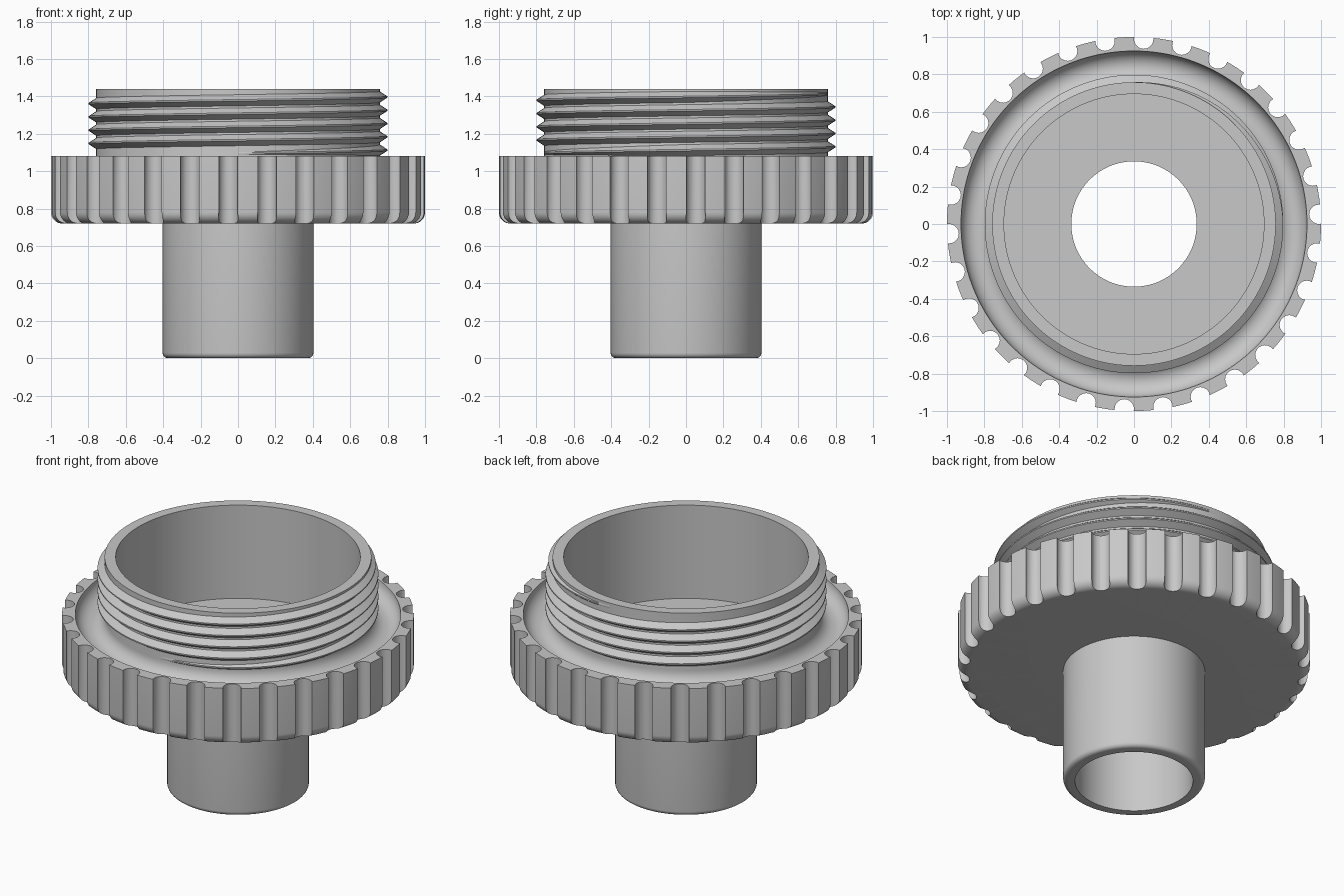
import bpy
import bmesh
from math import sin, cos, pi, radians

cube = bpy.data.objects.get("Cube")
if cube:
    bpy.data.objects.remove(cube, do_unlink=True)

grey = bpy.data.materials.new("plain grey")
grey.use_nodes = True
grey.diffuse_color = (0.58, 0.58, 0.58, 1)
grey.node_tree.nodes["Principled BSDF"].inputs["Base Color"].default_value = grey.diffuse_color


def finish(name, bm):
    """Turn a bmesh into a named object in the scene."""
    bmesh.ops.recalc_face_normals(bm, faces=bm.faces)
    mesh = bpy.data.meshes.new(name)
    bm.to_mesh(mesh)
    bm.free()
    mesh.materials.append(grey)
    obj = bpy.data.objects.new(name, mesh)
    bpy.context.collection.objects.link(obj)
    return obj


def skin(bm, rings, closed):
    """Join neighbouring closed sections with quads."""
    pairs = list(zip(rings, rings[1:]))
    if closed:
        pairs.append((rings[-1], rings[0]))
    for a, b in pairs:
        for i in range(len(a)):
            j = (i + 1) % len(a)
            bm.faces.new((a[i], a[j], b[j], b[i]))


def section(bm, profile, angle):
    return [bm.verts.new((r * cos(angle), r * sin(angle), z)) for r, z in profile]


def arc(r, z, radius, start, end, steps):
    """Arc points in the profile plane, angles in degrees."""
    angles = [radians(start + (end - start) * i / steps) for i in range(steps + 1)]
    return [(r + radius * cos(a), z + radius * sin(a)) for a in angles]


def smooth(obj):
    bpy.ops.object.select_all(action='DESELECT')
    obj.select_set(True)
    bpy.context.view_layer.objects.active = obj
    bpy.ops.object.shade_smooth_by_angle(angle=radians(30))


# Dimensions
BORE, STEM, WALL, CUP = 0.335, 0.403, 0.758, 0.695
BASE, FLOOR, COLLAR, TOP = 0.72, 0.855, 1.08, 1.44
LIP = 0.925

# Turned body: stem, collar with a round channel, and cup
profile = [(BORE, 0)]
profile += arc(STEM - 0.028, 0.028, 0.028, -90, 0, 6)
profile += [(STEM, BASE)]
profile += arc(0.94, BASE + 0.06, 0.06, -90, 0, 8)
profile += [(1, COLLAR)]
profile += arc((LIP + WALL) / 2, COLLAR, (LIP - WALL) / 2, 0, -180, 16)
profile += [(WALL, TOP), (CUP, TOP), (CUP, FLOOR), (BORE, FLOOR)]
SEGMENTS = 180
bm = bmesh.new()
skin(bm, [section(bm, profile, 2 * pi * i / SEGMENTS) for i in range(SEGMENTS)], True)
body = finish("adapter_body", bm)

# Grip notches around the collar
bm = bmesh.new()
for k in range(30):
    a = radians(3 + 12 * k)
    ends = []
    for z in (BASE - 0.1, COLLAR + 0.1):
        ends.append([bm.verts.new((0.99 * cos(a) + 0.052 * cos(t * pi / 10),
                                   0.99 * sin(a) + 0.052 * sin(t * pi / 10), z))
                     for t in range(20)])
    skin(bm, ends, False)
    for end in ends:
        bm.faces.new(end)
cutter = finish("notch_cutter", bm)
cutter.hide_render = True

cut = body.modifiers.new("grip notches", 'BOOLEAN')
cut.operation = 'DIFFERENCE'
cut.solver = 'EXACT'
cut.object = cutter
bpy.context.view_layer.objects.active = body
bpy.ops.object.modifier_apply(modifier=cut.name)
bpy.data.objects.remove(cutter, do_unlink=True)
smooth(body)

# Helical thread, fading in and out over a quarter turn
PITCH, TURNS, STEPS = 0.071, 4.5, 540
bm = bmesh.new()
rings = []
for i in range(STEPS + 1):
    turn = TURNS * i / STEPS
    fade = max(0.03, min(1, turn * 4, (TURNS - turn) * 4))
    z = 1.095 + PITCH * turn
    crest = WALL + 0.04 * fade
    half = 0.006 + 0.024 * fade
    tooth = [(WALL - 0.008, z - half), (WALL, z - half), (crest, z - 0.004),
             (crest, z + 0.004), (WALL, z + half), (WALL - 0.008, z + half)]
    rings.append(section(bm, tooth, 2 * pi * turn - pi / 2))
skin(bm, rings, False)
for end in (rings[0], rings[-1]):
    bm.faces.new(end)
smooth(finish("screw_thread", bm))
